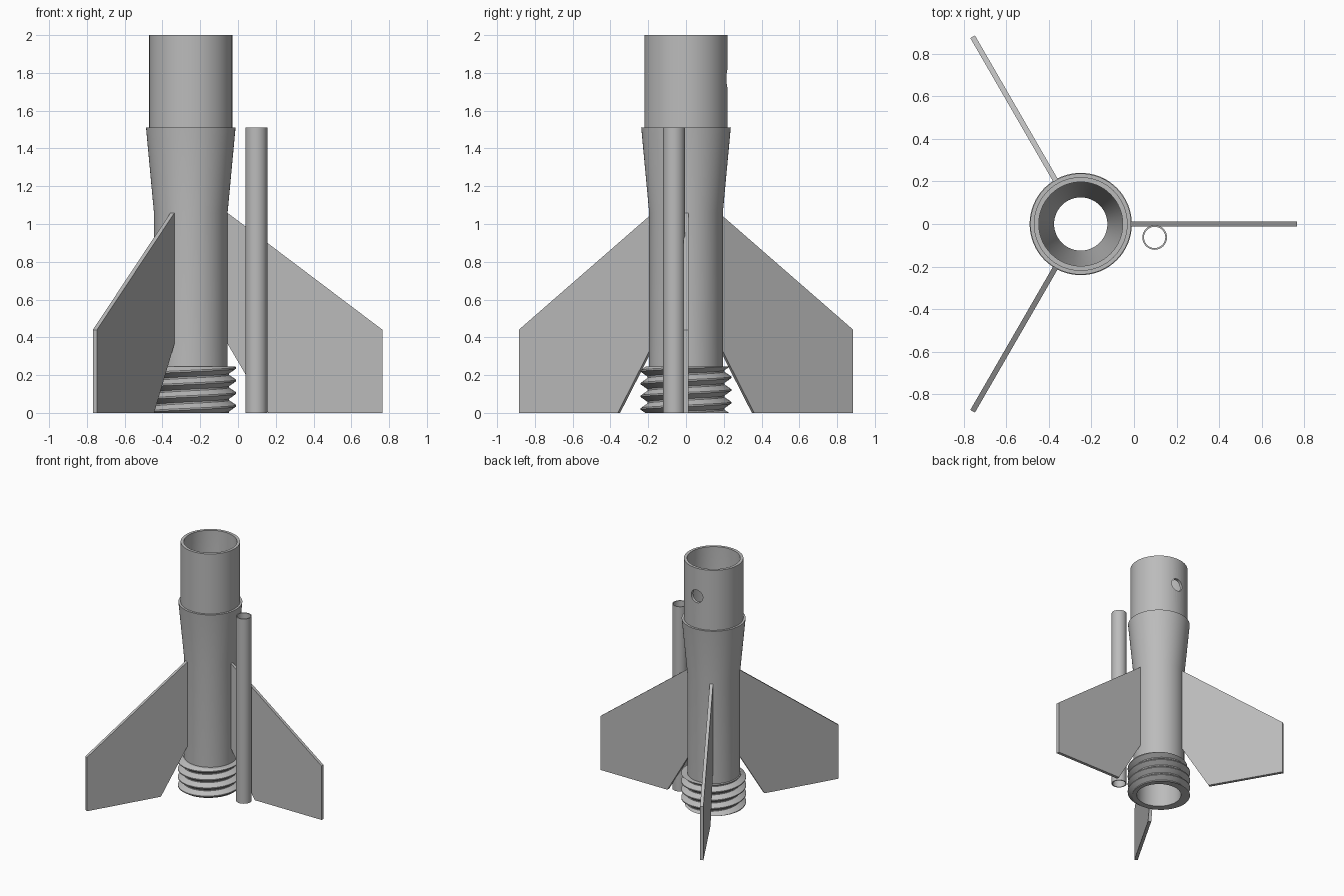
import bpy
import bmesh
from math import cos, sin, pi, radians
from mathutils import Matrix, Vector

if "Cube" in bpy.data.objects:
    bpy.data.objects.remove(bpy.data.objects["Cube"], do_unlink=True)

AXIS_X = -0.25
SEGMENTS = 64

grey = bpy.data.materials.new("light_grey")
grey.use_nodes = True
colour = (0.5, 0.5, 0.5, 1)
grey.diffuse_color = colour
grey.node_tree.nodes["Principled BSDF"].inputs["Base Color"].default_value = colour


def finish(name, bm, location=(0, 0, 0), smooth=True):
    bmesh.ops.remove_doubles(bm, verts=bm.verts, dist=1e-5)
    bmesh.ops.recalc_face_normals(bm, faces=bm.faces)
    mesh = bpy.data.meshes.new(name)
    bm.to_mesh(mesh)
    bm.free()
    mesh.materials.append(grey)
    obj = bpy.data.objects.new(name, mesh)
    obj.location = location
    bpy.context.collection.objects.link(obj)
    if smooth:
        smooth_shade(obj)
    return obj


def smooth_shade(obj):
    bpy.ops.object.select_all(action="DESELECT")
    obj.select_set(True)
    bpy.context.view_layer.objects.active = obj
    bpy.ops.object.shade_smooth_by_angle(angle=radians(25))


def lathe(name, profile, location, segments=SEGMENTS):
    """Revolve a closed (radius, height) profile about the vertical axis."""
    bm = bmesh.new()
    verts = [bm.verts.new((r, 0, z)) for r, z in profile]
    edges = [bm.edges.new((a, b)) for a, b in zip(verts, verts[1:] + verts[:1])]
    bmesh.ops.spin(bm, geom=verts + edges, cent=(0, 0, 0), axis=(0, 0, 1),
                   angle=2 * pi, steps=segments, use_merge=True)
    return finish(name, bm, location)


# Hollow body: motor tube, flared transition and upper sleeve
body = lathe("body", [
    (0.17, 0), (0.195, 0), (0.195, 1.06), (0.237, 1.51), (0.22, 1.51),
    (0.22, 2), (0.197, 2), (0.197, 1.51), (0.125, 1.06), (0.125, 1.0),
    (0.17, 1.0)], (AXIS_X, 0, 0))

# Round hole through the back wall of the sleeve
bm = bmesh.new()
bmesh.ops.create_cone(bm, cap_ends=True, segments=32, radius1=0.052, radius2=0.052,
                      depth=0.3, matrix=Matrix.Rotation(pi / 2, 4, "X"))
cutter = finish("hole_cutter", bm, (AXIS_X, 0.25, 1.77))
cutter.hide_render = True
cut = body.modifiers.new("hole", "BOOLEAN")
cut.operation = "DIFFERENCE"
cut.solver = "EXACT"
cut.object = cutter
bpy.context.view_layer.objects.active = body
bpy.ops.object.modifier_apply(modifier="hole")
bpy.data.objects.remove(cutter, do_unlink=True)
smooth_shade(body)

# Screw thread around the foot
PITCH, TOP = 0.067, 0.245
CREST, ROOT = 0.24, 0.203
STEPS = (0, 0.12, 0.5, 0.62)      # start and end of the valley, then of the crest


def thread_radius(phase):
    phase %= 1
    a, b, c, d = STEPS
    if phase < b:
        return ROOT
    if phase < c:
        return ROOT + (CREST - ROOT) * (phase - b) / (c - b)
    if phase < d:
        return CREST
    return CREST - (CREST - ROOT) * (phase - d) / (1 - d)


bm = bmesh.new()
columns = []
for i in range(SEGMENTS + 1):
    turn = i / SEGMENTS
    angle = turn * 2 * pi
    points = [(0.194, 0)]
    for k in range(-2, 6):
        for s in STEPS:
            z = min(max(PITCH * (k + s + turn), 0), TOP)
            points.append((thread_radius(z / PITCH - turn + 1e-7), z))
    points.append((0.194, TOP))
    columns.append([bm.verts.new((r * cos(angle), r * sin(angle), z)) for r, z in points])
for left, right in zip(columns, columns[1:]):
    for j in range(len(left) - 1):
        bm.faces.new((left[j], right[j], right[j + 1], left[j + 1]))
bmesh.ops.dissolve_degenerate(bm, dist=1e-5, edges=bm.edges)
finish("screw_thread", bm, (AXIS_X, 0, 0))

# Three swept fins
FIN = [(0.18, 1.07), (1.015, 0.44), (1.015, 0), (0.41, 0), (0.195, 0.365), (0.18, 0.365)]
for n, name in enumerate(("left_fin", "back_fin", "front_fin")):
    bm = bmesh.new()
    face = bm.faces.new([bm.verts.new((r, -0.0125, z)) for r, z in FIN])
    extruded = bmesh.ops.extrude_face_region(bm, geom=[face])["geom"]
    moved = [g for g in extruded if isinstance(g, bmesh.types.BMVert)]
    bmesh.ops.translate(bm, verts=moved, vec=Vector((0, 0.025, 0)))
    fin = finish(name, bm, (AXIS_X, 0, 0), smooth=False)
    fin.rotation_euler.z = n * 2 * pi / 3

# Slim open guide tube beside the left fin
lathe("guide_tube", [(0.05, 0), (0.058, 0), (0.058, 1.51), (0.05, 1.51)],
      (0.097, -0.063, 0), 32)
